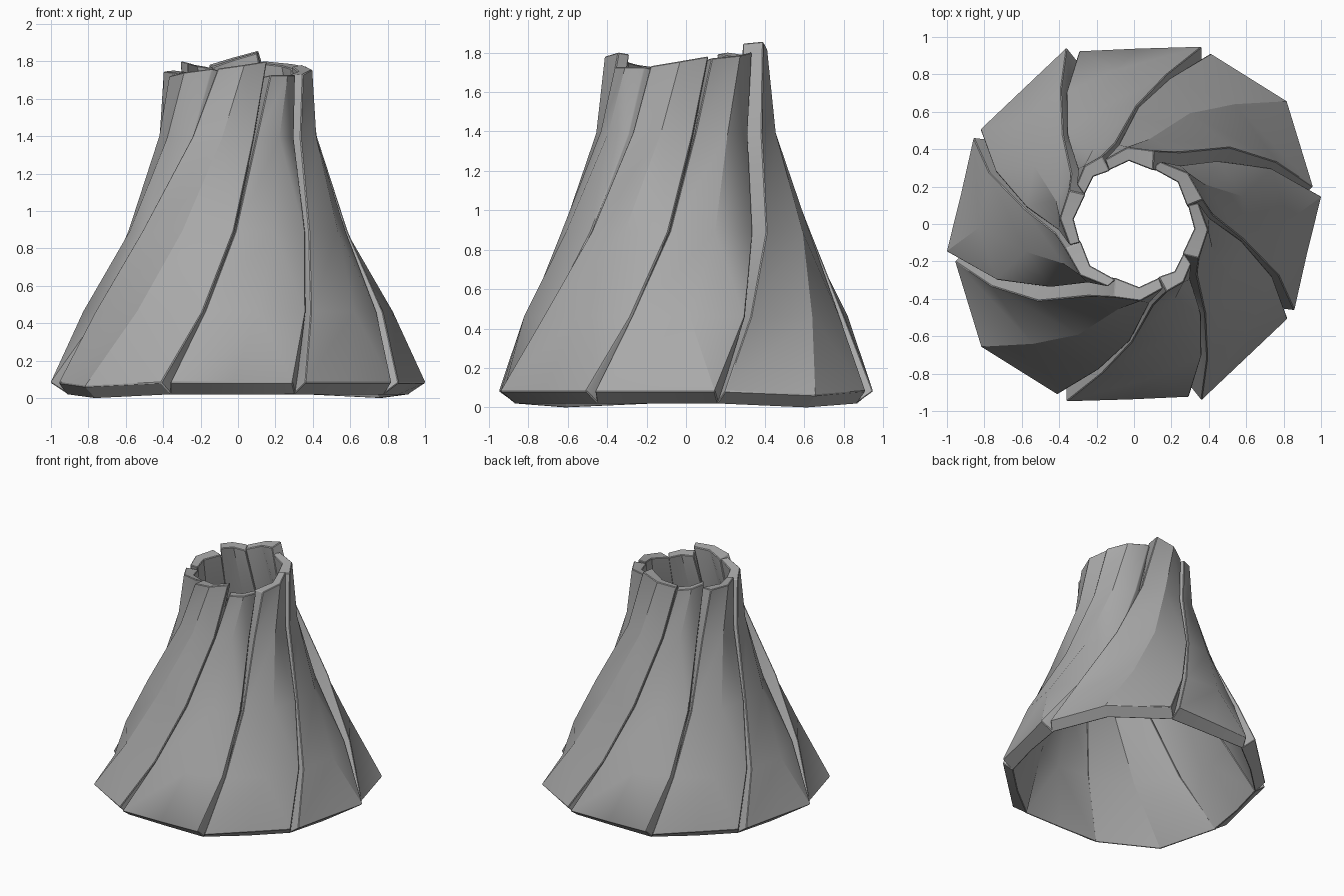
import bpy
from math import cos, sin, radians
from mathutils import Vector

cube = bpy.data.objects.get("Cube")
if cube:
    bpy.data.objects.remove(cube, do_unlink=True)

grey = bpy.data.materials.new("stone_grey")
grey.use_nodes = True
colour = (0.4, 0.4, 0.4, 1)
grey.diffuse_color = colour
grey.node_tree.nodes["Principled BSDF"].inputs["Base Color"].default_value = colour

# Rows up a slat: height, radius, share of the total twist, inward and downward wall offset
ROWS = [(0.09, 1.0, 0, 0.075, 0.065), (0.47, 0.81, 0.2, 0.08, 0.035),
        (0.9, 0.62, 0.44, 0.08, 0.03), (1.4, 0.435, 0.73, 0.08, 0.02),
        (1.77, 0.39, 1, 0.075, 0.01)]
LAST = len(ROWS) - 1

# Seams between slats over half the ring: foot angle, top angle
SEAMS = [(10, 74), (67.4, 115), (109.2, 152), (150, 199), (190, 254)]

# Half ring of slats: foot radii (start, middle, end) and how far each upper row swells
SLATS = [((0.98, 1.05, 1.0), (0, 0.01, 0.025, 0.01, 0.005)),
         ((1.016, 0.94, 0.97), (0, 0, 0, 0, 0)),
         ((1.01, 0.935, 0.965), (0, 0, -0.02, -0.015, -0.01)),
         ((0.975, 0.94, 1.013), (0, 0, -0.04, -0.02, -0.01))]

# Half the seam opening on each row, and the extra cut of every second slat's end
GAPS = [1.7, 0.6, 0.4, 0.6, 0.6]
END_CUTS = [0, 0, 1, 4, 6]

# Radial step across a slat: leading edge proud, trailing edge sunk
STEP = (0.012, 0.018, -0.018)

# Uneven rim: top height at the start and end of each slat
RIM = [(1.865, 1.79), (1.78, 1.81), (1.76, 1.75), (1.73, 1.77),
       (1.77, 1.81), (1.735, 1.735), (1.74, 1.79), (1.78, 1.81)]


def mix(a, b, t):
    return a + (b - a) * t


def outer_point(index, row, col):
    """Point on a slat's face; the leading edge stands proud of its neighbour."""
    kind = index % 4
    foot_radii, swell = SLATS[kind]
    z, radius, twist = ROWS[row][:3]
    start = mix(*SEAMS[kind], twist) + GAPS[row]
    end = mix(*SEAMS[kind + 1], twist) - GAPS[row]
    if kind % 2:
        end -= END_CUTS[row]
    angle = radians(mix(start, end, col / 2) + 180 * (index // 4))
    r = radius + STEP[col] + swell[row]
    if row == 0:
        r = foot_radii[col]
        if kind == 0 and col == 1:
            z -= 0.02
    elif row == LAST:
        z = mix(*RIM[index], col / 2)
    return Vector((r * cos(angle), r * sin(angle), z))


def inner_point(index, row, col):
    """Point on the inside, where neighbouring slats overlap slightly."""
    point = outer_point(index, row, col)
    height = point.z
    if col == 0:
        point = point.lerp(outer_point((index - 1) % 8, row, 2), 0.6)
    elif col == 2:
        point = point.lerp(outer_point((index + 1) % 8, row, 0), 0.6)
    inward, drop = ROWS[row][3:]
    flat = Vector((point.x, point.y, 0))
    flat -= flat.normalized() * inward
    return Vector((flat.x, flat.y, height - drop))


def make_slat(index):
    grid = [(row, col) for row in range(LAST + 1) for col in range(3)]
    verts = [outer_point(index, *g) for g in grid] + [inner_point(index, *g) for g in grid]
    inside = len(grid)

    # Outer and inner faces, folded towards the middle of each row
    faces = []
    for row in range(LAST):
        a = row * 3
        for tri in ((a, a + 1, a + 4), (a, a + 4, a + 3),
                    (a + 1, a + 2, a + 4), (a + 2, a + 5, a + 4)):
            faces.append(tri)
            faces.append(tuple(v + inside for v in reversed(tri)))

    # Side walls, foot and rim
    top = LAST * 3
    loop = [0, 1] + list(range(2, top + 2, 3)) + [top + 2, top + 1]
    loop += list(range(top, 0, -3))
    for a, b in zip(loop, loop[1:] + loop[:1]):
        faces.append((b, a, a + inside, b + inside))

    mesh = bpy.data.meshes.new(f"slat_{index + 1}")
    mesh.from_pydata(verts, [], faces)
    mesh.materials.append(grey)
    slat = bpy.data.objects.new(f"slat_{index + 1}", mesh)
    bpy.context.collection.objects.link(slat)

    # Softened edges
    bevel = slat.modifiers.new("soft_edges", "BEVEL")
    bevel.width = 0.005
    bevel.segments = 1
    bevel.limit_method = "ANGLE"
    bevel.angle_limit = radians(45)
    return slat


slats = [make_slat(i) for i in range(8)]

# Apply the bevels, then smooth the gentle bends
bpy.ops.object.select_all(action="DESELECT")
for slat in slats:
    slat.select_set(True)
bpy.context.view_layer.objects.active = slats[0]
bpy.ops.object.convert(target="MESH")
bpy.ops.object.shade_smooth_by_angle(angle=radians(30))

# Stand the ring on the ground
low = min(v.co.z for s in slats for v in s.data.vertices)
for slat in slats:
    slat.location.z = -low
